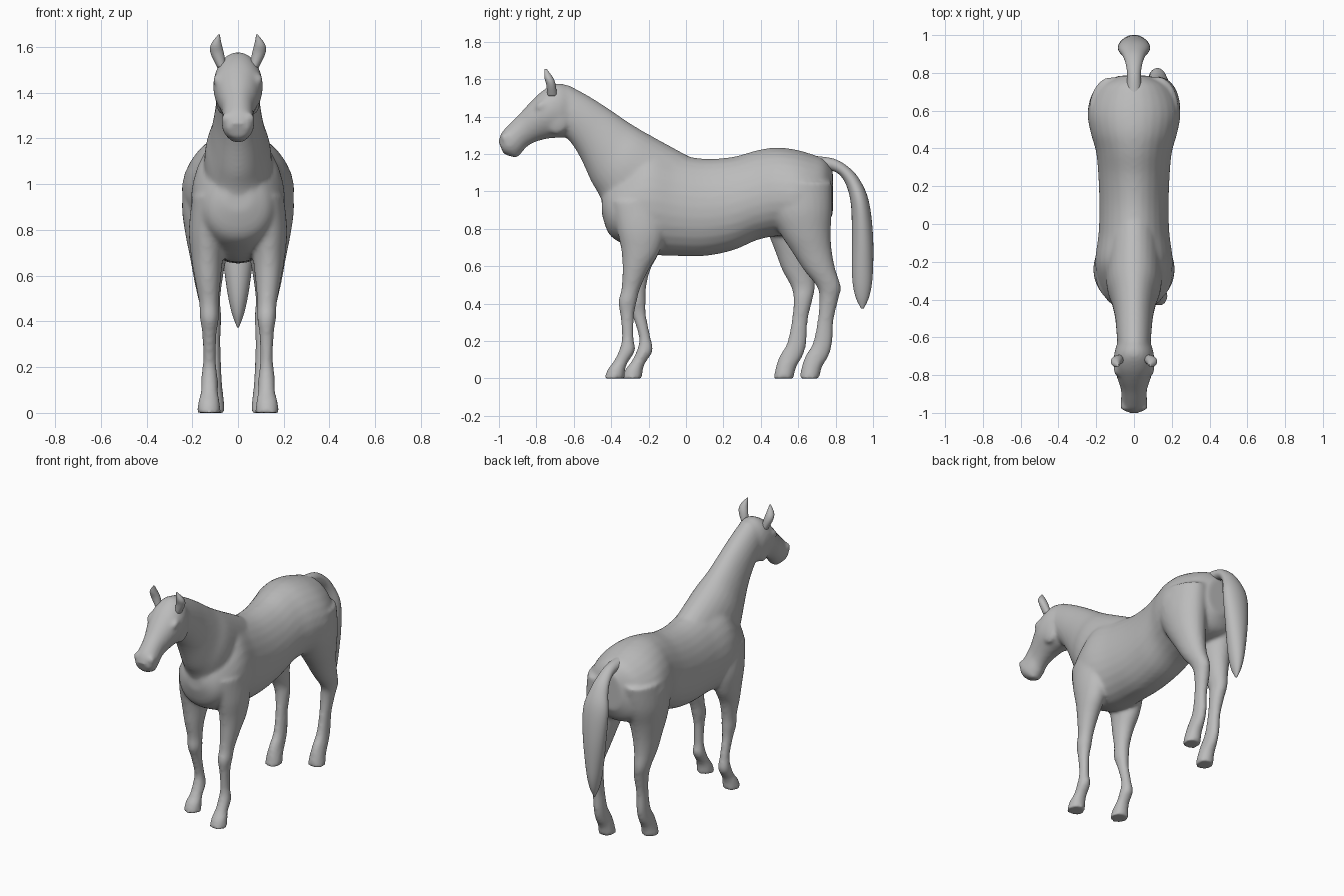
import bpy
import bmesh
import math
from mathutils import Vector

cube = bpy.data.objects.get("Cube")
if cube:
    bpy.data.objects.remove(cube, do_unlink=True)

SIDES = 28
STEPS = 5

coat = bpy.data.materials.new("grey_coat")
coat.use_nodes = True
coat.diffuse_color = (0.5, 0.5, 0.5, 1)
coat.node_tree.nodes["Principled BSDF"].inputs["Base Color"].default_value = (0.5, 0.5, 0.5, 1)


def smooth_stations(stations):
    """Spline interpolation through the given stations."""
    pts = [stations[0]] + list(stations) + [stations[-1]]
    result = []
    for a, b, c, d in zip(pts, pts[1:], pts[2:], pts[3:]):
        for i in range(STEPS):
            t = i / STEPS
            result.append([
                q + 0.5 * t * (r - p + t * (2 * p - 5 * q + 4 * r - s + t * (3 * (q - r) + s - p)))
                for p, q, r, s in zip(a, b, c, d)])
    result.append(list(stations[-1]))
    return result


def loft(bm, stations, egg=0.0):
    """Skin rounded sections; station = outer y, z, inner y, z, centre x, half width."""
    rings = []
    for y1, z1, y2, z2, x, half in smooth_stations(stations):
        outer, inner = Vector((x, y1, z1)), Vector((x, y2, z2))
        middle, reach = (outer + inner) / 2, (outer - inner) / 2
        ring = []
        for k in range(SIDES):
            a = math.tau * k / SIDES
            side = half * math.cos(a) * (1 - egg * math.sin(a))
            ring.append(bm.verts.new(middle + reach * math.sin(a) + Vector((side, 0, 0))))
        rings.append(ring)
    for lower, upper in zip(rings, rings[1:]):
        for k in range(SIDES):
            n = (k + 1) % SIDES
            bm.faces.new((lower[k], lower[n], upper[n], upper[k]))
    bm.faces.new(rings[0])
    bm.faces.new(rings[-1])


def ball(bm, centre, size, tilt=0.0):
    """Small ellipsoid for facial detail."""
    made = bmesh.ops.create_uvsphere(bm, u_segments=16, v_segments=10, radius=1)["verts"]
    bmesh.ops.scale(bm, vec=size, verts=made)
    for v in made:
        y, z = v.co.y, v.co.z
        v.co.y = y * math.cos(tilt) - z * math.sin(tilt)
        v.co.z = y * math.sin(tilt) + z * math.cos(tilt)
        v.co += Vector(centre)


def leg(bm, stations, side, swing, top, low):
    """One leg from (z, front y, back y, x, half width); swing shifts the foot along y."""
    placed = []
    for z, front, back, x, half in stations:
        dy = swing * min(1, max(0, (top - z) / (top - low)))
        placed.append((front + dy, z, back + dy, z, side * x, half))
    loft(bm, placed)


def finish(name, bm, voxel=None, rounds=0):
    bmesh.ops.recalc_face_normals(bm, faces=bm.faces)
    mesh = bpy.data.meshes.new(name)
    bm.to_mesh(mesh)
    bm.free()
    obj = bpy.data.objects.new(name, mesh)
    bpy.context.collection.objects.link(obj)
    if voxel:
        # Fuse overlapping volumes into one skin
        fuse = obj.modifiers.new("fuse", "REMESH")
        fuse.mode = "VOXEL"
        fuse.voxel_size = voxel
        relax = obj.modifiers.new("relax", "SMOOTH")
        relax.factor = 0.5
        relax.iterations = rounds
        graph = bpy.context.evaluated_depsgraph_get()
        fused = bpy.data.meshes.new_from_object(obj.evaluated_get(graph))
        obj.modifiers.clear()
        obj.data = fused
    obj.data.materials.clear()
    obj.data.materials.append(coat)
    for face in obj.data.polygons:
        face.use_smooth = True
    return obj


# Trunk: y, top, bottom, half width
trunk = [(-.45, .99, .88, .06), (-.41, 1.07, .77, .135), (-.32, 1.15, .71, .185),
         (-.2, 1.24, .665, .205), (-.05, 1.2, .655, .187), (.1, 1.175, .655, .183),
         (.25, 1.185, .685, .188), (.38, 1.22, .74, .2), (.48, 1.235, .76, .228),
         (.58, 1.225, .76, .245), (.67, 1.2, .77, .225), (.74, 1.17, .8, .175),
         (.785, 1.11, .88, .08)]

# Neck: crest y, z, throat y, z, centre x, half width
neck = [(.03, 1.18, -.42, .82, 0, .15), (-.19, 1.3, -.455, .96, 0, .145),
        (-.3, 1.365, -.505, 1.05, 0, .12), (-.41, 1.44, -.555, 1.16, 0, .102),
        (-.52, 1.51, -.6, 1.24, 0, .094), (-.63, 1.57, -.65, 1.3, 0, .088)]

# Head: brow y, z, jaw y, z, centre x, half width
head = [(-.61, 1.56, -.58, 1.31, 0, .07), (-.69, 1.578, -.64, 1.29, 0, .1),
        (-.765, 1.54, -.72, 1.285, 0, .108), (-.83, 1.48, -.79, 1.27, 0, .09),
        (-.89, 1.415, -.85, 1.24, 0, .07), (-.945, 1.36, -.885, 1.2, 0, .068),
        (-.985, 1.315, -.925, 1.185, 0, .07), (-1.003, 1.27, -.975, 1.2, 0, .045)]

# Legs: z, front y, back y, x, half width
fore_leg = [(.95, -.4, -.12, .12, .08), (.8, -.37, -.11, .135, .08),
            (.68, -.345, -.14, .135, .07), (.58, -.34, -.2, .132, .056),
            (.48, -.345, -.245, .127, .043), (.41, -.362, -.263, .125, .041),
            (.34, -.352, -.277, .125, .031), (.22, -.342, -.28, .125, .029),
            (.15, -.358, -.272, .125, .037), (.09, -.388, -.308, .125, .038),
            (.05, -.418, -.325, .127, .047), (0, -.438, -.328, .127, .052)]
hind_leg = [(1.05, .42, .78, .12, .115), (.9, .44, .78, .13, .115),
            (.78, .5, .774, .13, .1), (.68, .565, .78, .13, .08),
            (.58, .63, .8, .13, .062), (.49, .7, .828, .125, .047),
            (.42, .713, .814, .115, .042), (.31, .703, .789, .11, .033),
            (.19, .678, .782, .107, .034), (.12, .638, .762, .107, .038),
            (.06, .618, .727, .107, .045), (0, .606, .713, .107, .052)]

body = bmesh.new()
loft(body, [(y, top, y, bottom, 0, half) for y, top, bottom, half in trunk], egg=0.1)
loft(body, neck)
loft(body, head, egg=-0.08)
leg(body, fore_leg, 1, 0, 1, 0)
leg(body, fore_leg, -1, .095, .62, .2)
leg(body, hind_leg, 1, 0, 1, 0)
leg(body, hind_leg, -1, -.138, 1, .5)
for side in (-1, 1):
    ball(body, (side * .088, -.775, 1.46), (.022, .034, .02), 0.6)    # eyelids
    ball(body, (side * .07, -.69, 1.39), (.03, .07, .085))            # cheeks
    ball(body, (side * .046, -.965, 1.285), (.028, .026, .03), 0.5)   # nostril wings
ball(body, (0, -.925, 1.205), (.045, .035, .02), -0.5)                # lower lip
finish("horse_body", body, voxel=0.011, rounds=8)

# Ears
for side, name in ((1, "left_ear"), (-1, "right_ear")):
    ear = bmesh.new()
    leg(ear, [(1.51, -.74, -.69, .07, .02), (1.57, -.747, -.697, .09, .029),
              (1.61, -.757, -.712, .095, .024), (1.655, -.757, -.745, .083, .003)],
        side, 0, 1, 0)
    finish(name, ear)

# Tail: outer y, z, inner y, z, centre x, half width
tail = bmesh.new()
loft(tail, [(.69, 1.19, .72, 1.11, 0, .04), (.79, 1.175, .775, 1.112, 0, .036),
            (.865, 1.133, .825, 1.085, 0, .043), (.927, 1.065, .862, 1.02, 0, .06),
            (.977, .95, .883, .92, 0, .085), (1, .76, .887, .76, 0, .076),
            (.998, .55, .888, .55, 0, .05), (.98, .44, .905, .44, 0, .028),
            (.95, .373, .937, .373, 0, .004)])
finish("tail", tail)
